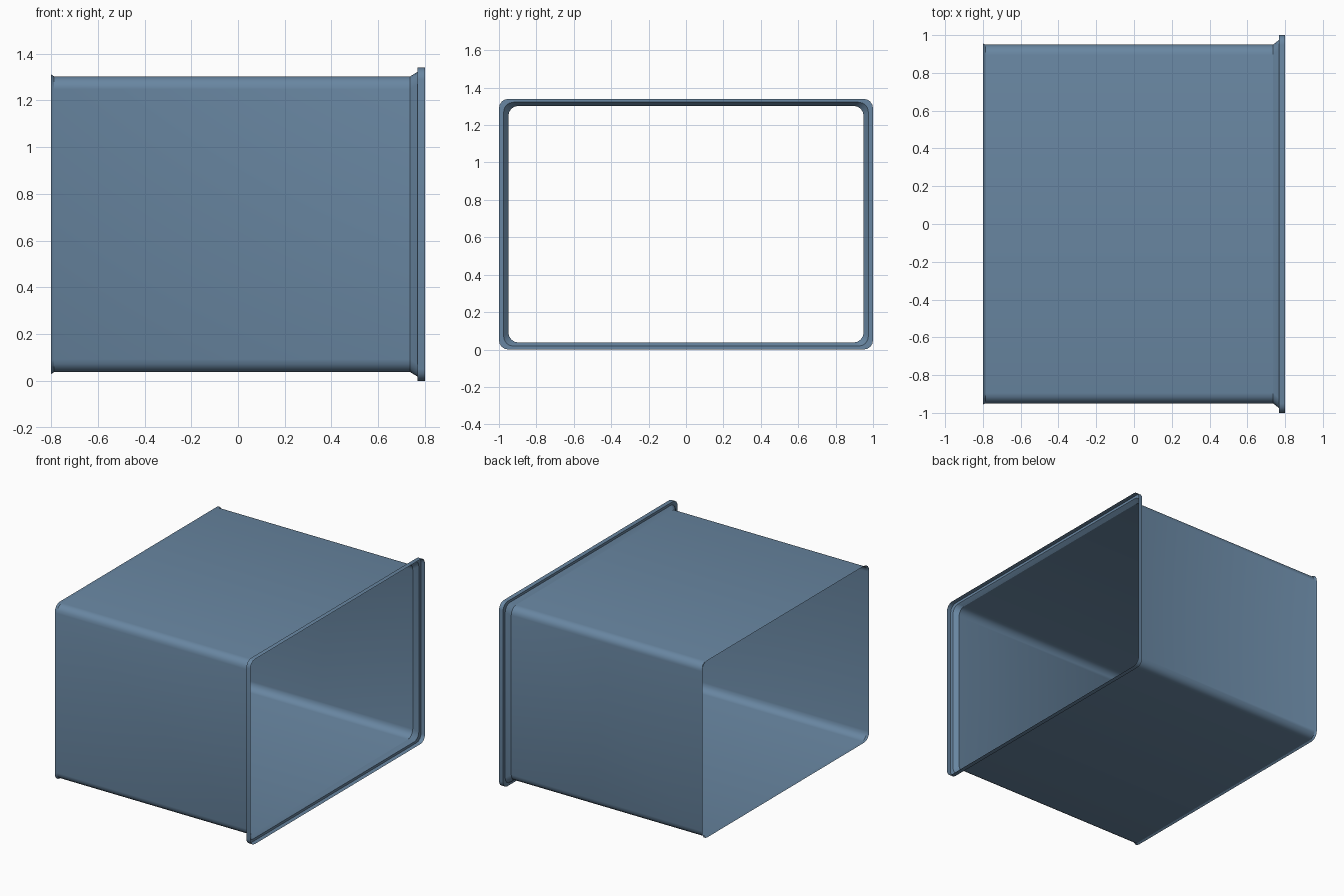
import bpy, bmesh, math

if "Cube" in bpy.data.objects:
    bpy.data.objects.remove(bpy.data.objects["Cube"])

CZ = 0.67   # height of the duct axis


def rounded_ring(x, hy, hz, r, seg=4):
    """Rounded rectangle around the x axis."""
    pts = []
    for i, (sy, sz) in enumerate(((1, 1), (-1, 1), (-1, -1), (1, -1))):
        for k in range(seg + 1):
            a = math.pi / 2 * (i + k / seg)
            pts.append((x, sy * (hy - r) + r * math.cos(a),
                        CZ + sz * (hz - r) + r * math.sin(a)))
    return pts


# Sections along the sleeve: x, half width, half height, corner radius
sections = [
    (-0.80, 0.956, 0.641, 0.056),   # small flare at the back end
    (-0.787, 0.95, 0.633, 0.055),   # straight sleeve
    (0.737, 0.95, 0.633, 0.055),
    (0.768, 0.975, 0.652, 0.052),   # flared collar
    (0.768, 1.00, 0.67, 0.05),      # flange step
    (0.80, 1.00, 0.67, 0.05),       # lip
]

# Thin open sleeve lofted through the sections, faces pointing outwards
bm = bmesh.new()
rings = [[bm.verts.new(p) for p in rounded_ring(*s)] for s in sections]
for a, b in zip(rings, rings[1:]):
    n = len(a)
    for i in range(n):
        j = (i + 1) % n
        bm.faces.new((a[i], a[j], b[j], b[i]))
bm.normal_update()
bm.faces.ensure_lookup_table()
if bm.faces[0].normal.dot(bm.faces[0].calc_center_median()) < 0:
    bmesh.ops.reverse_faces(bm, faces=bm.faces[:])

mesh = bpy.data.meshes.new("duct_sleeve")
bm.to_mesh(mesh)
bm.free()
sleeve = bpy.data.objects.new("duct_sleeve", mesh)
bpy.context.collection.objects.link(sleeve)

mat = bpy.data.materials.new("steel blue")
mat.diffuse_color = (0.14, 0.24, 0.36, 1)
mat.use_nodes = True
mat.node_tree.nodes["Principled BSDF"].inputs["Base Color"].default_value = mat.diffuse_color
mesh.materials.append(mat)

# Smooth corners, crisp flange edges
bpy.context.view_layer.objects.active = sleeve
sleeve.select_set(True)
bpy.ops.object.shade_smooth_by_angle(angle=math.radians(28))
